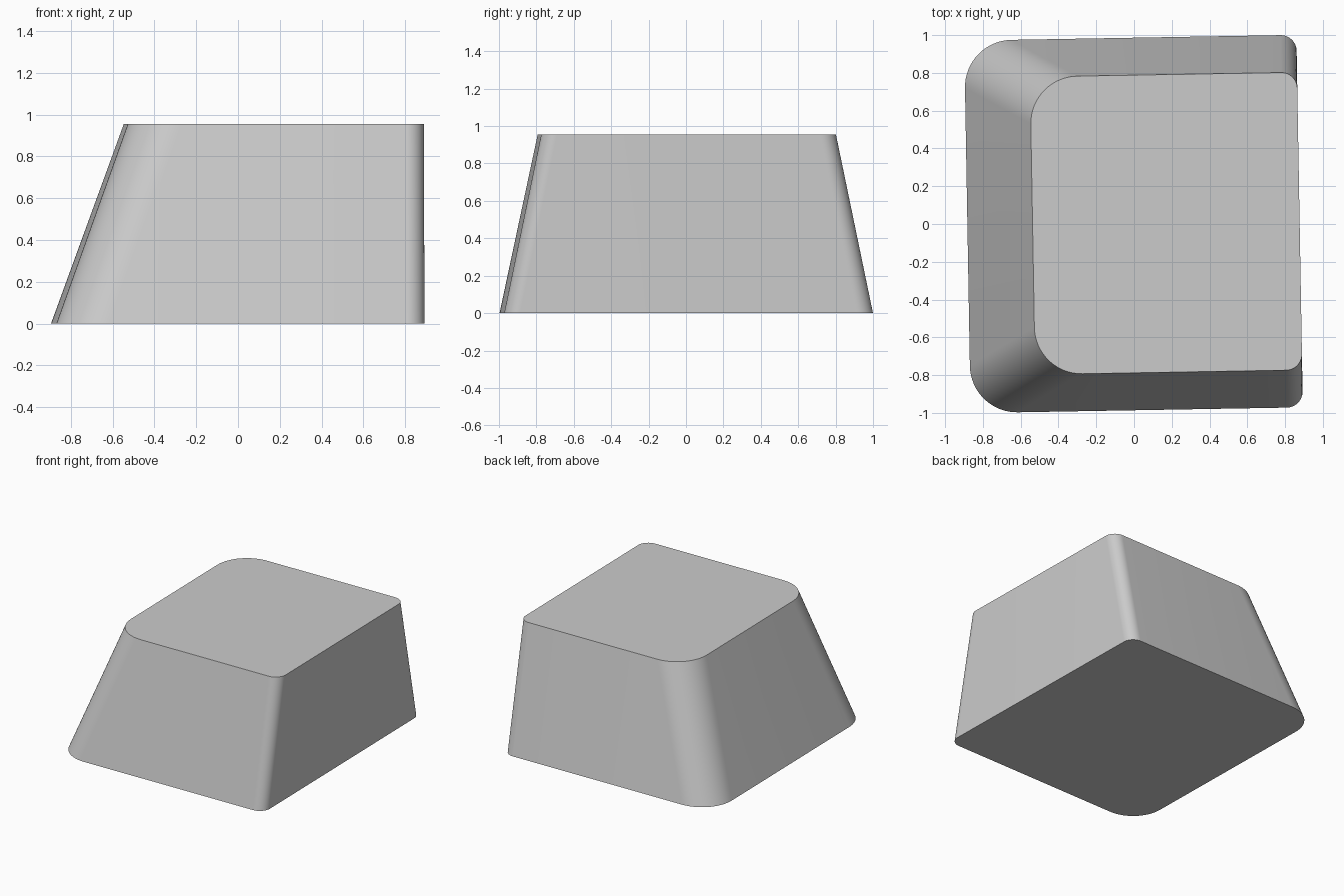
import bpy, bmesh, math
from mathutils import Matrix

cube = bpy.data.objects.get("Cube")
if cube:
    bpy.data.objects.remove(cube, do_unlink=True)

HEIGHT = 0.955
TURN = math.radians(1)
STEPS = 16


def rounded_outline(left, right, half_depth, r_left, r_right):
    """Counter-clockwise outline with rounded corners."""
    corners = [(right, 1, r_right, 0), (left, 1, r_left, 90),
               (left, -1, r_left, 180), (right, -1, r_right, 270)]
    points = []
    for x, side, r, start in corners:
        cx = x - r if x == right else x + r
        cy = side * (half_depth - r)
        for i in range(STEPS + 1):
            a = math.radians(start + 90 * i / STEPS)
            points.append((cx + r * math.cos(a), cy + r * math.sin(a)))
    return points


# Tapered block: three sloping walls and one upright wall on +x
bm = bmesh.new()
base = rounded_outline(-0.882, 0.877, 0.986, 0.25, 0.085)
top = rounded_outline(-0.537, 0.877, 0.788, 0.25, 0.085)
low = [bm.verts.new((x, y, 0)) for x, y in base]
high = [bm.verts.new((x, y, HEIGHT)) for x, y in top]
bm.faces.new(list(reversed(low)))
bm.faces.new(high)
for i in range(len(low)):
    j = (i + 1) % len(low)
    bm.faces.new((low[i], low[j], high[j], high[i]))
bmesh.ops.rotate(bm, verts=bm.verts, matrix=Matrix.Rotation(TURN, 3, 'Z'))
mesh = bpy.data.meshes.new("tapered_block")
bm.to_mesh(mesh)
bm.free()

block = bpy.data.objects.new("tapered_block", mesh)
bpy.context.collection.objects.link(block)

# Plain grey
grey = bpy.data.materials.new("light grey")
grey.use_nodes = True
colour = (0.6, 0.6, 0.6, 1)
grey.diffuse_color = colour
grey.node_tree.nodes["Principled BSDF"].inputs["Base Color"].default_value = colour
mesh.materials.append(grey)

# Smooth corners, crisp rims
bpy.ops.object.select_all(action='DESELECT')
block.select_set(True)
bpy.context.view_layer.objects.active = block
bpy.ops.object.shade_smooth_by_angle(angle=math.radians(30))
